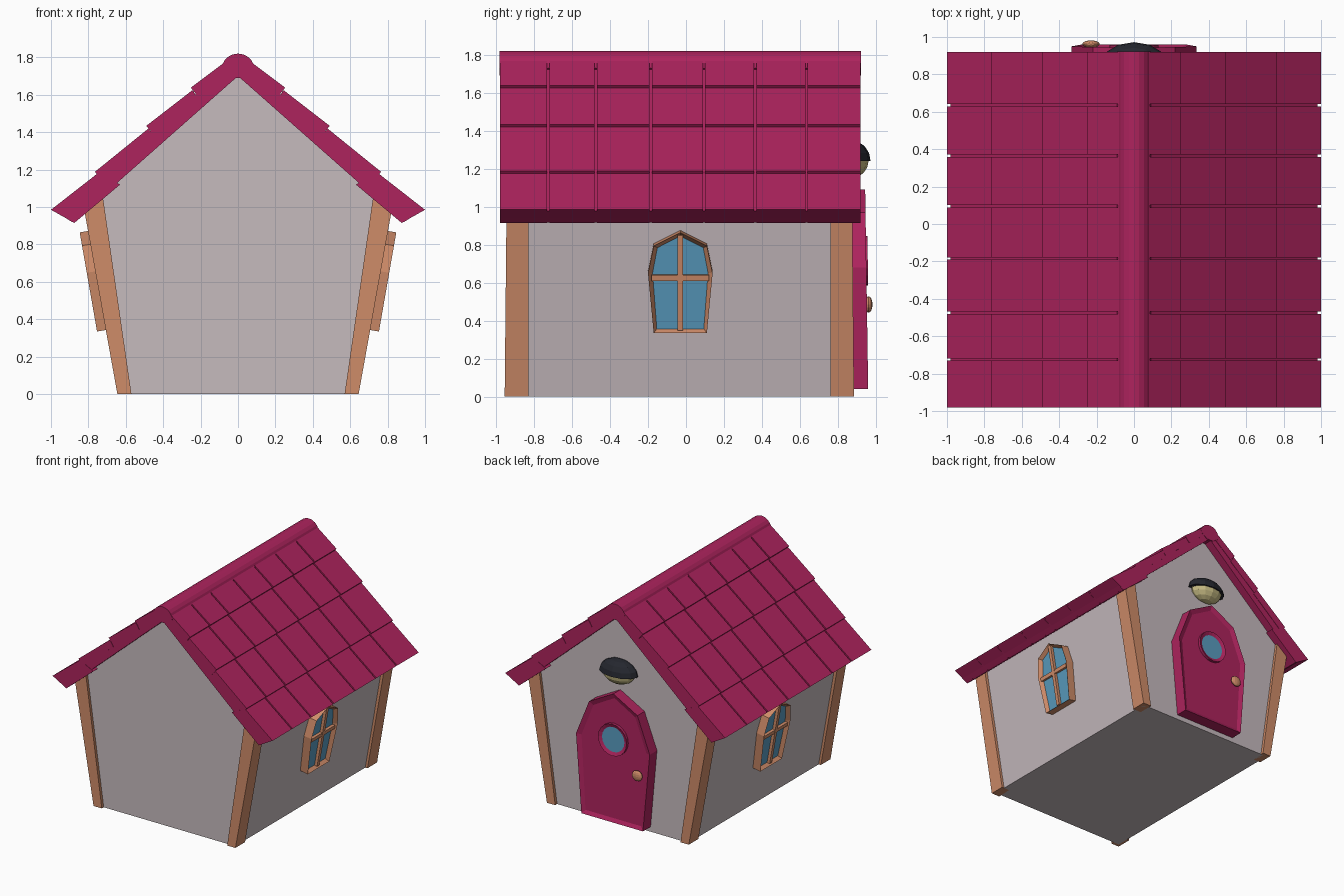
import bpy, bmesh, math

if "Cube" in bpy.data.objects:
    bpy.data.objects.remove(bpy.data.objects["Cube"])


def material(name, rgb):
    m = bpy.data.materials.new(name)
    m.diffuse_color = (*rgb, 1)
    m.use_nodes = True
    m.node_tree.nodes["Principled BSDF"].inputs["Base Color"].default_value = m.diffuse_color
    return m


ROOF = material("crimson", (0.42, 0.017, 0.11))
WALL = material("pale_grey", (0.56, 0.49, 0.51))
WOOD = material("warm_wood", (0.62, 0.26, 0.14))
GLASS = material("blue_glass", (0.10, 0.33, 0.52))
DARK = material("charcoal", (0.018, 0.02, 0.028))
GLOW = material("pale_yellow", (0.57, 0.50, 0.23))


def finish(bm, name, mats, mirror=False):
    mesh = bpy.data.meshes.new(name)
    bm.to_mesh(mesh)
    bm.free()
    ob = bpy.data.objects.new(name, mesh)
    bpy.context.collection.objects.link(ob)
    for m in mats:
        mesh.materials.append(m)
    if mirror:
        mod = ob.modifiers.new("mirror", "MIRROR")
        mod.use_mirror_merge = False
    return ob


def add_prism(bm, outline, w0, w1, place):
    """Extrude a 2D outline from w0 to w1; place maps (u, v, w) to space."""
    a = [bm.verts.new(place(u, v, w0)) for u, v in outline]
    b = [bm.verts.new(place(u, v, w1)) for u, v in outline]
    n = len(a)
    faces = [bm.faces.new((a[i], a[(i + 1) % n], b[(i + 1) % n], b[i])) for i in range(n)]
    faces.append(bm.faces.new(a[::-1]))
    front = bm.faces.new(b)
    bmesh.ops.recalc_face_normals(bm, faces=faces + [front])
    return front


def recess(bm, face, rim, depth, index):
    """Sink the middle of a face, leaving a rim, and colour the middle."""
    bm.normal_update()
    bmesh.ops.inset_individual(bm, faces=[face], thickness=rim, depth=-depth)
    face.material_index = index


def mirrored(half):
    return half + [(-u, v) for u, v in reversed(half) if u > 0]


def along_y(u, v, w):
    return (u, w, v)


def box(u0, u1, v0, v1):
    return [(u0, v0), (u1, v0), (u1, v1), (u0, v1)]


# Walls: pentagon prism, ends leaning in slightly
bm = bmesh.new()
add_prism(bm, mirrored([(0.625, 0), (0.80, 1.0), (0, 1.715)]), -0.895, 0.895,
          lambda u, v, w: (u, -0.035 + w * (1 - 0.008 * v), v))
finish(bm, "walls", [WALL])

# Corner posts, leaning with the walls
bm = bmesh.new()
for s in (-1, 1):
    add_prism(bm, [(0.57, 0), (0.645, 0), (0.825, 1.0), (0.725, 1.07)], 0.795, 0.92,
              lambda u, v, w: (u, -0.035 + s * (w - (0.01 * v if w > 0.9 else 0)), v))
finish(bm, "corner_posts", [WOOD], True)

# Roof: under-slab on each side
bm = bmesh.new()
add_prism(bm, [(0.885, 0.918), (0.98, 0.978), (0, 1.79), (0, 1.70)], -0.977, 0.917, along_y)
finish(bm, "roof_slabs", [ROOF], True)

# Roof tiles: four stepped rows split by narrow gaps
rows = [[(1.0, 0.985), (0.75, 1.18), (0.63, 1.12), (0.875, 0.915)]]
for (xa, za), (xb, zb) in [((0.765, 1.188), (0.478, 1.42)),
                           ((0.49, 1.434), (0.243, 1.625)),
                           ((0.252, 1.638), (0.05, 1.79))]:
    rows.append([(xa, za), (xb, zb), (xb - 0.03, zb - 0.05), (xa - 0.04, za - 0.05)])
cuts = [-0.98, -0.725, -0.475, -0.185, 0.095, 0.365, 0.635, 0.92]
bm = bmesh.new()
for row in rows:
    for i in range(7):
        y0 = cuts[i] + (0.006 if i > 0 else 0)
        y1 = cuts[i + 1] - (0.006 if i < 6 else 0)
        add_prism(bm, row, y0, y1, along_y)
finish(bm, "roof_tiles", [ROOF], True)

# Rounded ridge cap
arc = [(0.09 * math.cos(math.pi * i / 10), 1.73 + 0.09 * math.sin(math.pi * i / 10))
       for i in range(11)]
bm = bmesh.new()
add_prism(bm, arc + [(-0.03, 1.69), (0.03, 1.69)], -0.981, 0.921, along_y)
finish(bm, "ridge_cap", [ROOF])


# Side windows on the leaning walls
def on_side(u, v, w):
    return (0.625 + 0.175 * v + w, -0.03 + u, v - 0.175 * w)


bm = bmesh.new()
face = add_prism(bm, mirrored([(0.14, 0.346), (0.17, 0.66), (0.14, 0.805), (0, 0.876)]),
                 -0.02, 0.068, on_side)
recess(bm, face, 0.024, 0.03, 1)
add_prism(bm, box(-0.015, 0.015, 0.36, 0.86), 0.02, 0.062, on_side)
add_prism(bm, box(-0.152, 0.152, 0.62, 0.65), 0.02, 0.060, on_side)
finish(bm, "side_windows", [WOOD, GLASS], True)


# Back door with sunken panel, leaning in slightly
def on_back(u, v, w):
    return (u, w - 0.015 * v, v)


bm = bmesh.new()
face = add_prism(bm, mirrored([(0.28, 0.04), (0.335, 0.68), (0.22, 0.97), (0, 1.09)]),
                 0.84, 0.96, on_back)
recess(bm, face, 0.04, 0.015, 0)
finish(bm, "door", [ROOF])

# Round door window
bm = bmesh.new()
ring = [(0.13 * math.cos(math.tau * i / 20), 0.715 + 0.13 * math.sin(math.tau * i / 20))
        for i in range(20)]
face = add_prism(bm, ring, 0.92, 0.968, on_back)
recess(bm, face, 0.028, 0.012, 1)
finish(bm, "door_window", [ROOF, GLASS])


# Rounded parts
def ellipsoid(name, mat, centre, radii, segs, rings, keep=0):
    bm = bmesh.new()
    bmesh.ops.create_uvsphere(bm, u_segments=segs, v_segments=rings, radius=1)
    if keep:
        geom = bm.verts[:] + bm.edges[:] + bm.faces[:]
        bmesh.ops.bisect_plane(bm, geom=geom, plane_co=(0, 0, 0), plane_no=(0, 0, keep),
                               clear_inner=True, dist=1e-4)
        bmesh.ops.holes_fill(bm, edges=[e for e in bm.edges if e.is_boundary])
    bmesh.ops.scale(bm, vec=radii, verts=bm.verts)
    bmesh.ops.translate(bm, vec=centre, verts=bm.verts)
    bmesh.ops.recalc_face_normals(bm, faces=bm.faces)
    return finish(bm, name, [mat])


ellipsoid("door_knob", WOOD, (-0.23, 0.962, 0.485), (0.047, 0.02, 0.043), 12, 8)
ellipsoid("lamp_hood", DARK, (0, 0.87, 1.24), (0.168, 0.102, 0.11), 12, 8, 1)
ellipsoid("lamp_glass", GLOW, (0, 0.87, 1.245), (0.14, 0.092, 0.095), 12, 8, -1)
